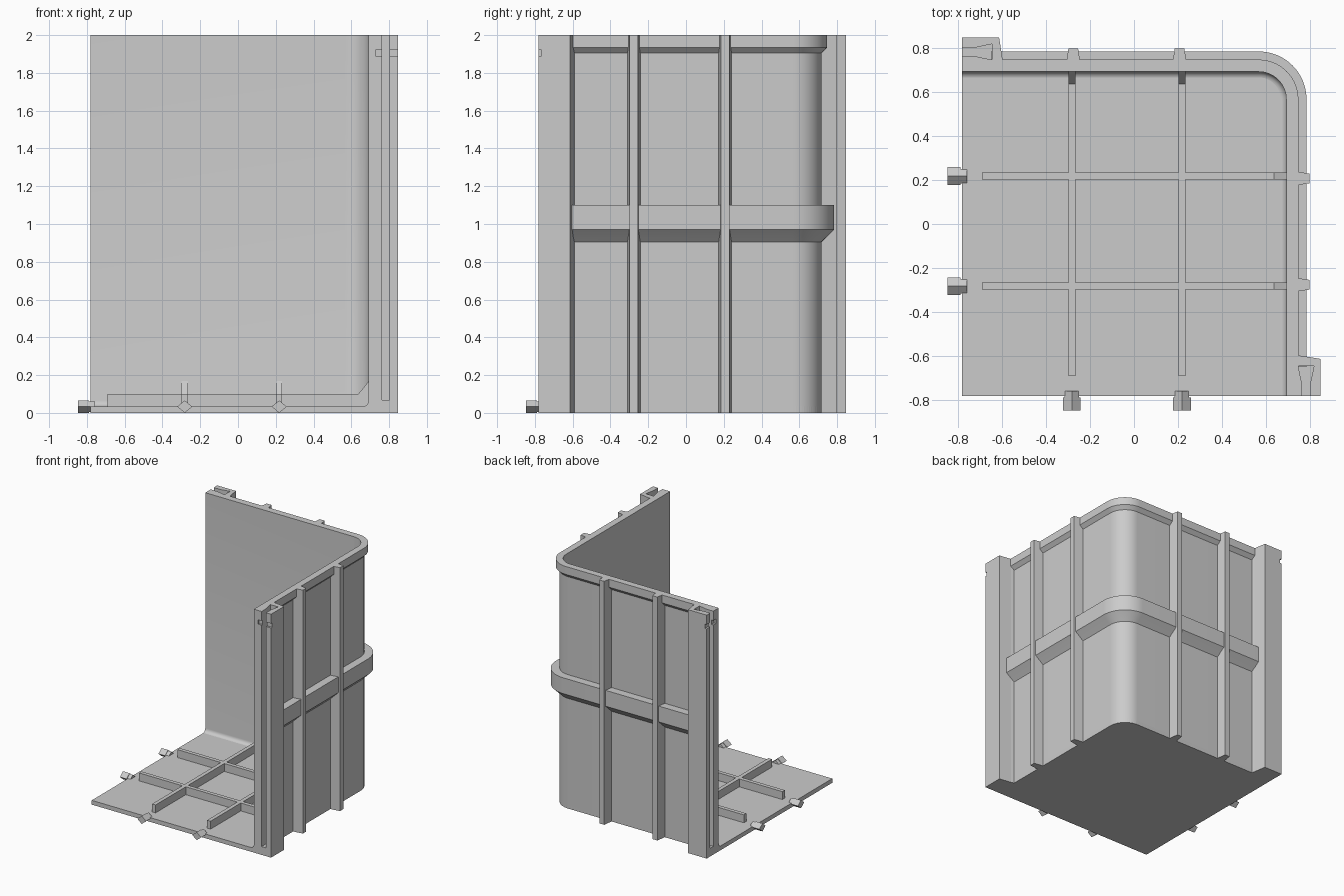
import bpy, bmesh, math
from mathutils import Matrix

if "Cube" in bpy.data.objects:
    bpy.data.objects.remove(bpy.data.objects["Cube"])

gray = bpy.data.materials.new("plain_gray")
gray.use_nodes = True
gray.diffuse_color = (0.6, 0.6, 0.6, 1)
gray.node_tree.nodes["Principled BSDF"].inputs["Base Color"].default_value = (0.6, 0.6, 0.6, 1)

EDGE = -0.782      # open edges of the floor
INNER = 0.692      # inside face of both walls
THICK = 0.026
RADIUS = 0.125     # inside corner radius
HEIGHT = 2.0
ARC = 16
# Axis swaps: extrusion along z, along y, and the diagonal mirror of the model
UP = Matrix.Identity(4)
ALONG_Y = Matrix(((1, 0, 0, 0), (0, 0, 1, 0), (0, 1, 0, 0), (0, 0, 0, 1)))
DIAGONAL = Matrix(((0, 1, 0, 0), (1, 0, 0, 0), (0, 0, 1, 0), (0, 0, 0, 1)))


def finish(name, bm):
    bmesh.ops.recalc_face_normals(bm, faces=bm.faces[:])
    mesh = bpy.data.meshes.new(name)
    bm.to_mesh(mesh)
    bm.free()
    mesh.materials.append(gray)
    obj = bpy.data.objects.new(name, mesh)
    bpy.context.collection.objects.link(obj)
    return obj


def prism(name, points, low, high, axes=UP):
    """Extrude a closed outline between two levels."""
    bm = bmesh.new()
    face = bm.faces.new([bm.verts.new((a, b, low)) for a, b in points])
    grown = bmesh.ops.extrude_face_region(bm, geom=[face])["geom"]
    for v in grown:
        if isinstance(v, bmesh.types.BMVert):
            v.co.z = high
    bm.transform(axes)
    return finish(name, bm)


def twin(obj, name):
    """Copy a part across the diagonal of the plan."""
    bm = bmesh.new()
    bm.from_mesh(obj.data)
    bm.transform(DIAGONAL)
    return finish(name, bm)


def path(offset, end):
    """Plan line along both walls, offset outward from the inside face."""
    c, r = INNER - RADIUS, RADIUS + offset
    bend = [(c + r * math.sin(t), c + r * math.cos(t))
            for t in (math.pi / 2 * i / ARC for i in range(ARC + 1))]
    return [(end, INNER + offset)] + bend + [(INNER + offset, end)]


def sweep(name, profile, end):
    """Carry an (offset, z) profile along both walls."""
    bm = bmesh.new()
    rails = [[bm.verts.new((x, y, z)) for x, y in path(d, end)] for d, z in profile]
    for i, rail in enumerate(rails):
        other = rails[(i + 1) % len(rails)]
        for k in range(len(rail) - 1):
            bm.faces.new((rail[k], rail[k + 1], other[k + 1], other[k]))
    for k in (0, -1):
        bm.faces.new([rail[k] for rail in rails])
    obj = finish(name, bm)
    bpy.ops.object.select_all(action='DESELECT')
    obj.select_set(True)
    bpy.context.view_layer.objects.active = obj
    bpy.ops.object.shade_smooth_by_angle(angle=math.radians(25))
    return obj


def cut(obj, cutter):
    bpy.context.view_layer.objects.active = obj
    mod = obj.modifiers.new("cut", 'BOOLEAN')
    mod.operation = 'DIFFERENCE'
    mod.solver = 'EXACT'
    mod.object = cutter
    bpy.ops.object.modifier_apply(modifier=mod.name)
    bpy.data.objects.remove(cutter)


# Floor plate with the rounded corner
prism("floor", path(THICK, EDGE) + [(EDGE, EDGE)], 0, 0.035)

# Walls, with a small fillet where they meet the floor
fillet = [(-0.032 * (1 - math.sin(t)), 0.034 + 0.032 * (1 - math.cos(t)))
          for t in (math.pi / 2 * i / 5 for i in range(6))]
sweep("walls", [(THICK, 0), (-0.032, 0)] + fillet + [(0, HEIGHT), (THICK, HEIGHT)], EDGE)

# Horizontal bands around the outside, chamfered underneath
d = THICK / 2
sweep("top_rim", [(d, 1.89), (THICK, 1.905), (0.055, 1.935), (0.055, HEIGHT), (d, HEIGHT)], -0.65)
sweep("middle_band", [(d, 0.89), (THICK, 0.905), (0.092, 0.97), (0.092, 1.1), (d, 1.1)], -0.65)

# End posts with a keyed slot and a latch notch
post = prism("right_end_post", [(INNER, EDGE), (0.848, EDGE), (0.848, -0.613),
                                (0.745, -0.597), (0.718, -0.59), (INNER, -0.59)], 0, HEIGHT)
mid = 0.782
cut(post, prism("slot_cutter", [(mid - 0.02, EDGE - 0.1), (mid + 0.02, EDGE - 0.1),
                                (mid + 0.02, -0.72), (mid + 0.036, -0.645),
                                (mid - 0.036, -0.645), (mid - 0.02, -0.72)], 0.068, HEIGHT + 0.1))
cut(post, prism("notch_cutter", [(0.73, EDGE - 0.1), (0.95, EDGE - 0.1),
                                 (0.95, EDGE + 0.015), (0.73, EDGE + 0.015)], 1.887, 1.923))
twin(post, "back_end_post")

# Tapered uprights on the outside of both walls
for label, x in (("outer", -0.276), ("inner", 0.207)):
    upright = prism(f"back_{label}_upright",
                    [(x - 0.036, INNER + d), (x - 0.034, INNER + THICK), (x - 0.022, 0.798),
                     (x + 0.022, 0.798), (x + 0.034, INNER + THICK), (x + 0.036, INNER + d)],
                    0, HEIGHT)
    twin(upright, f"right_{label}_upright")

for label, p in (("outer", -0.282), ("inner", 0.218)):
    # Floor ribs that rise into a gusset at the wall
    rib = prism(f"cross_{label}_rib",
                [(-0.69, 0.02), (INNER + d, 0.02), (INNER + d, 0.168), (INNER, 0.168),
                 (0.637, 0.1), (-0.69, 0.1)], p - 0.016, p + 0.016, ALONG_Y)
    twin(rib, f"long_{label}_rib")

    # Diamond clips on the open floor edges
    for part, half, low, high in (("clip", 0.04, -0.848, -0.788), ("clip_neck", 0.033, -0.79, -0.758)):
        tall = half * 0.82
        clip = prism(f"front_{label}_{part}",
                     [(p - half, 0.033), (p, 0.033 - tall), (p + half, 0.033), (p, 0.033 + tall)],
                     low, high, ALONG_Y)
        twin(clip, f"left_{label}_{part}")
